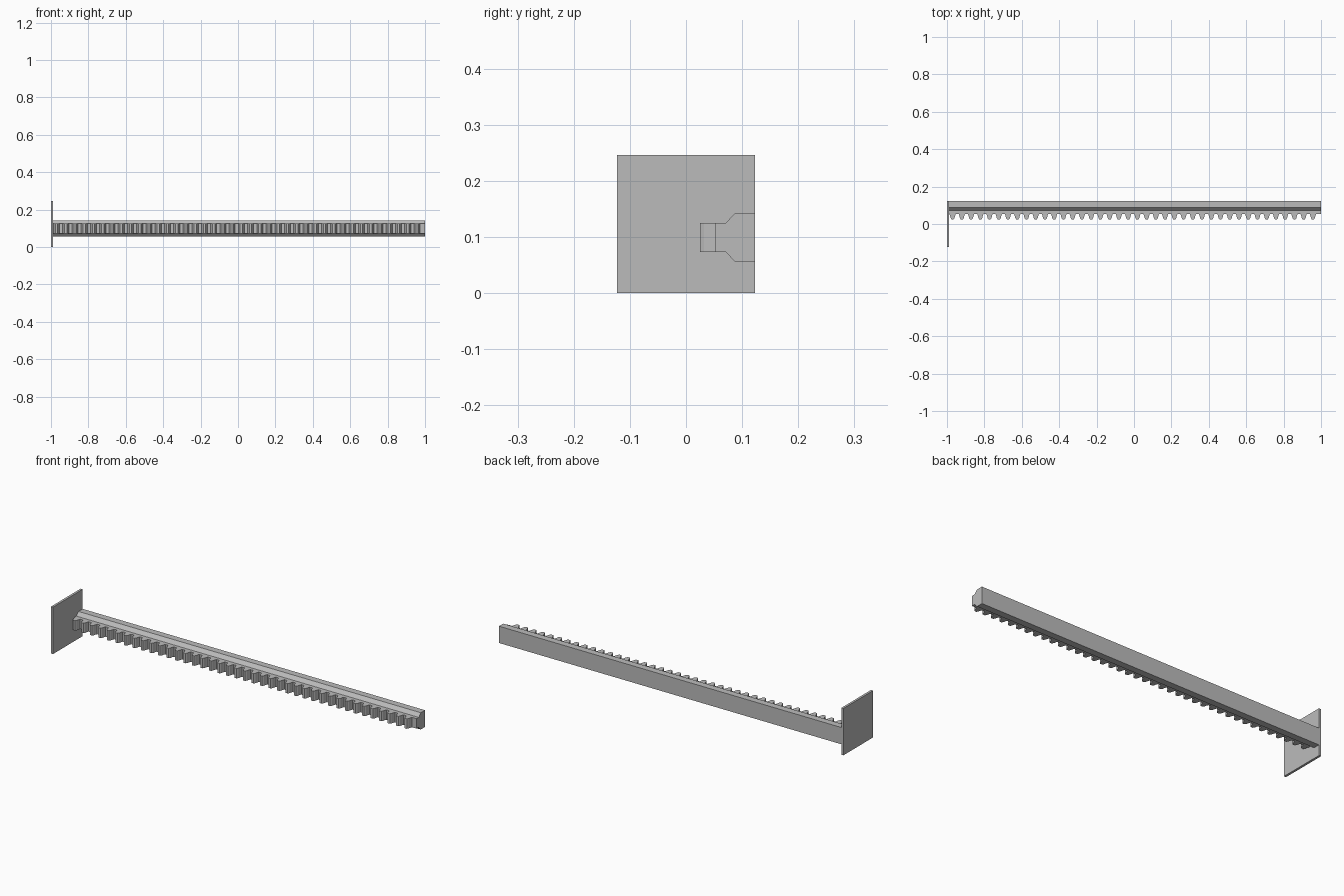
import bpy
import bmesh
from mathutils import Vector

cube = bpy.data.objects.get("Cube")
if cube:
    bpy.data.objects.remove(cube, do_unlink=True)

# Single grey material
grey = bpy.data.materials.new("plain_grey")
grey.use_nodes = True
grey.diffuse_color = (0.5, 0.5, 0.5, 1)
grey.node_tree.nodes["Principled BSDF"].inputs["Base Color"].default_value = (0.5, 0.5, 0.5, 1)


def extrude_outline(name, points, offset):
    """Extrude a closed flat outline into a solid."""
    bm = bmesh.new()
    face = bm.faces.new([bm.verts.new(p) for p in points])
    result = bmesh.ops.extrude_face_region(bm, geom=[face], use_keep_orig=True)
    moved = [v for v in result["geom"] if isinstance(v, bmesh.types.BMVert)]
    bmesh.ops.translate(bm, verts=moved, vec=Vector(offset))
    bmesh.ops.recalc_face_normals(bm, faces=bm.faces)
    mesh = bpy.data.meshes.new(name)
    bm.to_mesh(mesh)
    bm.free()
    mesh.materials.append(grey)
    obj = bpy.data.objects.new(name, mesh)
    bpy.context.collection.objects.link(obj)
    return obj


START, END = -0.988, 1.0
HALF, MID = 0.123, 0.099

# Square end plate
extrude_outline("end_plate",
                [(-1, -HALF, 0), (-1, HALF, 0), (-1, HALF, 2 * HALF), (-1, -HALF, 2 * HALF)],
                (START + 1, 0, 0))

# Rail body with chamfered shoulders, mirrored about its middle height
half_profile = [(HALF, 0.044), (0.088, 0.044), (0.071, 0.026)]
profile = [(START, y, MID + h) for y, h in half_profile]
profile += [(START, y, MID - h) for y, h in reversed(half_profile)]
extrude_outline("rail_body", profile, (END - START, 0, 0))

# Toothed strip: one outline seen from above, extruded over the tooth width
TEETH, FIRST, PITCH = 40, -0.970, 0.0494
ROOT, BACK, BOTTOM, WIDTH = 0.053, 0.072, 0.073, 0.052
flank = [(0.0165, ROOT), (0.0135, 0.044), (0.0105, 0.032), (0.006, 0.025)]
outline = [(START, BACK, BOTTOM), (START, ROOT, BOTTOM)]
for i in range(TEETH):
    x = FIRST + i * PITCH
    outline += [(x - w, y, BOTTOM) for w, y in flank]
    outline += [(x + w, y, BOTTOM) for w, y in reversed(flank)]
outline += [(END, ROOT, BOTTOM), (END, BACK, BOTTOM)]
extrude_outline("rack_teeth", outline, (0, 0, WIDTH))
